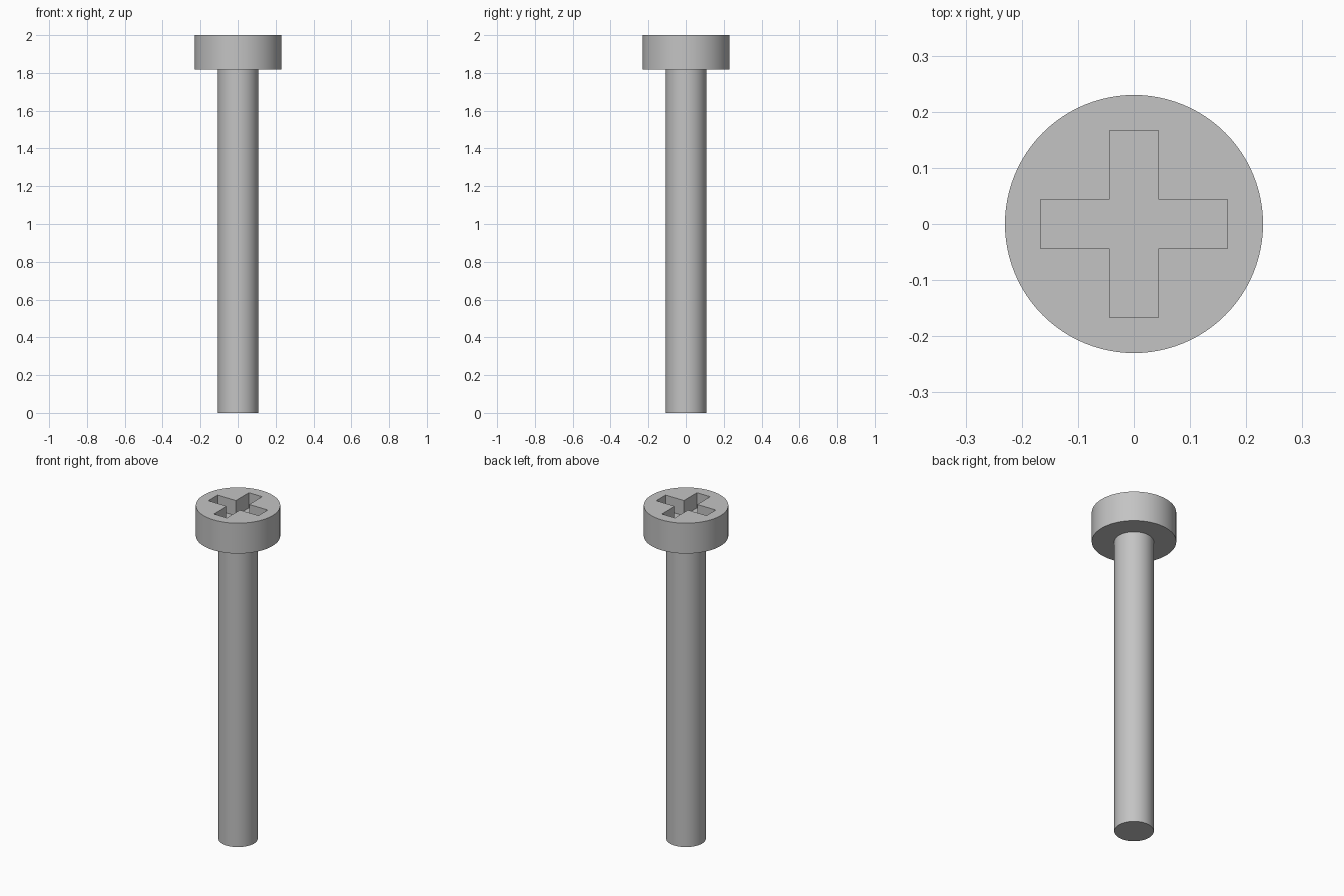
import bpy
import bmesh
from math import radians

old = bpy.data.objects.get("Cube")
if old:
    bpy.data.objects.remove(old, do_unlink=True)

HEAD_BASE, TOP = 1.818, 2.0
HEAD_RADIUS, SHAFT_RADIUS = 0.23, 0.108
SLOT_REACH, SLOT_HALF, SLOT_DEPTH = 0.167, 0.044, 0.091

steel = bpy.data.materials.new("steel_grey")
steel.use_nodes = True
steel.diffuse_color = (0.55, 0.55, 0.55, 1)
steel.node_tree.nodes["Principled BSDF"].inputs["Base Color"].default_value = steel.diffuse_color


def cylinder(name, radius, bottom, top):
    bpy.ops.mesh.primitive_cylinder_add(
        vertices=96, radius=radius, depth=top - bottom, location=(0, 0, (bottom + top) / 2))
    obj = bpy.context.object
    obj.name = name
    obj.data.materials.append(steel)
    return obj


def cross_prism(name, reach, half, bottom, top):
    # One arm's three corners, turned four times, give the cross outline
    arm = [(half, half), (reach, half), (reach, -half)]
    outline = []
    for c, s in [(1, 0), (0, -1), (-1, 0), (0, 1)]:
        outline += [(x * c - y * s, x * s + y * c) for x, y in arm]
    bm = bmesh.new()
    face = bm.faces.new([bm.verts.new((x, y, bottom)) for x, y in outline])
    raised = bmesh.ops.extrude_face_region(bm, geom=[face])["geom"]
    verts = [v for v in raised if isinstance(v, bmesh.types.BMVert)]
    bmesh.ops.translate(bm, verts=verts, vec=(0, 0, top - bottom))
    bmesh.ops.recalc_face_normals(bm, faces=bm.faces[:])
    mesh = bpy.data.meshes.new(name)
    bm.to_mesh(mesh)
    bm.free()
    mesh.materials.append(steel)
    obj = bpy.data.objects.new(name, mesh)
    bpy.context.collection.objects.link(obj)
    obj.hide_render = True
    return obj


# Shaft and head
shaft = cylinder("shaft", SHAFT_RADIUS, 0, HEAD_BASE)
head = cylinder("head", HEAD_RADIUS, HEAD_BASE, TOP)

# Cross-shaped driver recess
cutter = cross_prism("recess_cutter", SLOT_REACH, SLOT_HALF, TOP - SLOT_DEPTH, TOP + 0.05)
recess = head.modifiers.new("recess", "BOOLEAN")
recess.operation = "DIFFERENCE"
recess.solver = "EXACT"
recess.object = cutter
bpy.context.view_layer.objects.active = head
bpy.ops.object.modifier_apply(modifier=recess.name)
bpy.data.objects.remove(cutter, do_unlink=True)

# Smooth round sides with sharp rims
bpy.ops.object.select_all(action="DESELECT")
for part in (shaft, head):
    part.select_set(True)
bpy.ops.object.shade_smooth_by_angle(angle=radians(30))
